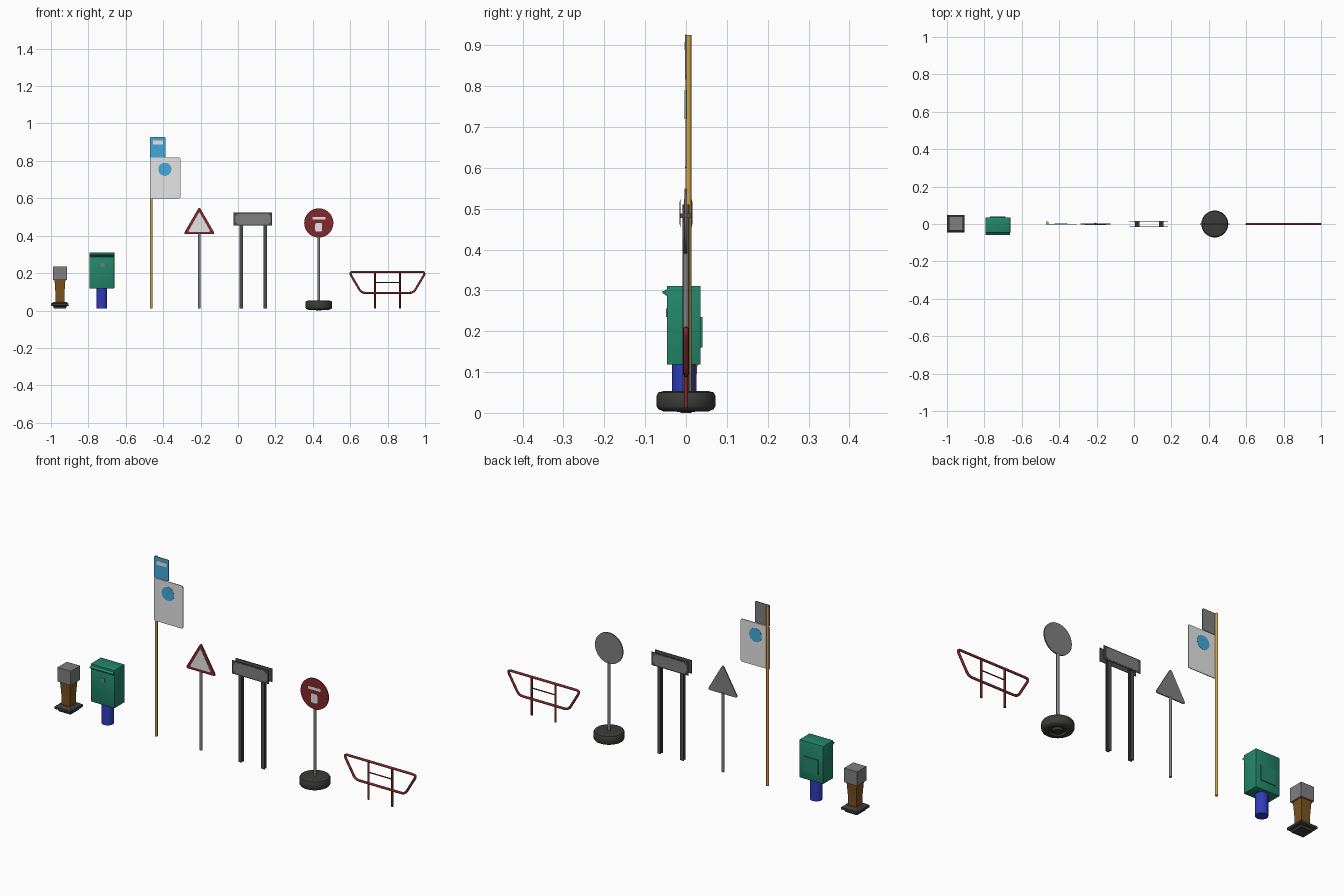
import bpy, bmesh, math
from mathutils import Vector, Matrix

if "Cube" in bpy.data.objects:
    bpy.data.objects.remove(bpy.data.objects["Cube"])


def mat(name, r, g, b):
    m = bpy.data.materials.new(name)
    m.diffuse_color = (r, g, b, 1)
    m.use_nodes = True
    m.node_tree.nodes["Principled BSDF"].inputs["Base Color"].default_value = m.diffuse_color
    return m


WHITE = mat("white", .78, .78, .78)
GREY = mat("metal grey", .21, .215, .21)
DARK = mat("dark grey", .07, .075, .07)
RUBBER = mat("rubber black", .045, .045, .04)
RED = mat("sign red", .22, .022, .024)
GREEN = mat("box green", .017, .24, .14)
SKY = mat("sky blue", .055, .40, .70)
NAVY = mat("deep blue", .03, .045, .50)
BROWN = mat("wood brown", .20, .085, .014)
YELLOW = mat("pole yellow", .62, .36, .06)


def finish(name, bm, m, smooth=False):
    bmesh.ops.recalc_face_normals(bm, faces=bm.faces)
    me = bpy.data.meshes.new(name)
    bm.to_mesh(me)
    bm.free()
    me.materials.append(m)
    ob = bpy.data.objects.new(name, me)
    bpy.context.collection.objects.link(ob)
    if smooth:
        bpy.ops.object.select_all(action='DESELECT')
        ob.select_set(True)
        bpy.context.view_layer.objects.active = ob
        bpy.ops.object.shade_smooth_by_angle(angle=math.radians(40))
    return ob


def box(name, x, y, z, m, bevel=0):
    """Box from (min, max) ranges."""
    bm = bmesh.new()
    size = Matrix.Diagonal((x[1] - x[0], y[1] - y[0], z[1] - z[0], 1))
    mid = Matrix.Translation((sum(x) / 2, sum(y) / 2, sum(z) / 2))
    bmesh.ops.create_cube(bm, size=1, matrix=mid @ size)
    if bevel:
        bmesh.ops.bevel(bm, geom=bm.edges[:], offset=bevel, segments=2, affect='EDGES', profile=.5)
    return finish(name, bm, m, bevel > 0)


def lathe(name, profile, x, y, m, sides=24, smooth=True):
    """Closed turned shape from (radius, z) points; 4 sides gives a square one."""
    bm = bmesh.new()
    k = math.sqrt(2) if sides == 4 else 1
    rings = []
    for r, z in profile:
        rings.append([bm.verts.new((x + k * r * math.cos(a), y + k * r * math.sin(a), z))
                      for a in [2 * math.pi * (i + .5) / sides for i in range(sides)]])
    for a, b in zip(rings, rings[1:]):
        for i in range(sides):
            j = (i + 1) % sides
            bm.faces.new((a[i], a[j], b[j], b[i]))
    bm.faces.new(rings[0])
    bm.faces.new(rings[-1])
    return finish(name, bm, m, smooth)


def pole(name, x, y, r, z0, z1, m, sides=16):
    return lathe(name, [(r, z0), (r, z1)], x, y, m, sides)


def rounded(pts, r, steps=5):
    """Round the corners of an (x, z) outline."""
    out, n = [], len(pts)
    for i in range(n):
        p, c, q = (Vector(pts[(i + d) % n]) for d in (-1, 0, 1))
        a, b = c + (p - c).normalized() * r, c + (q - c).normalized() * r
        for s in range(steps):
            t = s / (steps - 1)
            out.append(a * (1 - t) ** 2 + c * 2 * t * (1 - t) + b * t * t)
    return out


def rect(x0, x1, z0, z1):
    return [(x0, z0), (x1, z0), (x1, z1), (x0, z1)]


def circle(x, z, r, n=40):
    return [(x + r * math.cos(2 * math.pi * i / n), z + r * math.sin(2 * math.pi * i / n)) for i in range(n)]


def plate(name, pts, y0, y1, m):
    """Flat sign plate: (x, z) outline extruded along y."""
    bm = bmesh.new()
    f = bm.faces.new([bm.verts.new((p[0], y0, p[1])) for p in pts])
    ext = bmesh.ops.extrude_face_region(bm, geom=[f])
    bmesh.ops.translate(bm, vec=(0, y1 - y0, 0), verts=[v for v in ext['geom'] if isinstance(v, bmesh.types.BMVert)])
    return finish(name, bm, m)


def tube(name, pts, r, m, cyclic):
    """Round tube along (x, z) points."""
    cu = bpy.data.curves.new(name, 'CURVE')
    cu.dimensions = '3D'
    cu.bevel_depth, cu.bevel_resolution, cu.use_fill_caps = r, 3, True
    sp = cu.splines.new('POLY')
    sp.points.add(len(pts) - 1)
    for p, q in zip(sp.points, pts):
        p.co = (q[0], 0, q[1], 1)
    sp.use_cyclic_u = cyclic
    cu.materials.append(m)
    ob = bpy.data.objects.new(name, cu)
    bpy.context.collection.objects.link(ob)
    bpy.ops.object.select_all(action='DESELECT')
    ob.select_set(True)
    bpy.context.view_layer.objects.active = ob
    bpy.ops.object.convert(target='MESH')


# Bollard: stepped foot, wooden body, grey head
bx, by = -.952, .002
lathe("bollard_foot", [(.033, .012), (.035, .022), (.047, .026), (.047, .037), (.034, .046)], bx, by, RUBBER, 4, False)
lathe("bollard_body", [(.023, .044), (.024, .09), (.029, .165)], bx, by, BROWN, 4, False)
lathe("bollard_head", [(.037, .163), (.037, .235)], bx, by, GREY, 4, False)

# Letter box on a blue post
pole("box_post", -.728, -.005, .029, .012, .125, NAVY, 24)
box("letter_box", (-.795, -.661), (-.047, .036), (.118, .311), GREEN, .003)
box("box_back_plate", (-.77, -.686), (.035, .040), (.16, .235), GREEN)
box("box_lock", (-.735, -.715), (-.049, -.046), (.235, .255), GREY)
bm = bmesh.new()
ends = [[bm.verts.new((x, y, z)) for y, z in ((-.046, .303), (-.06, .296), (-.046, .285))] for x in (-.793, -.663)]
bm.faces.new(ends[0])
bm.faces.new(ends[1])
for i in range(3):
    j = (i + 1) % 3
    bm.faces.new((ends[0][i], ends[0][j], ends[1][j], ends[1][i]))
finish("box_hood", bm, GREEN)

# Stop flag: yellow pole with a white plate and a blue plate above
pole("stop_pole", -.463, .006, .007, .012, .925, YELLOW)
plate("stop_plate", rounded(rect(-.471, -.308, .6, .817), .008), -.003, .001, WHITE)
plate("stop_disc", circle(-.391, .755, .035), -.004, .002, SKY)
plate("flag_back", rounded(rect(-.471, -.387, .819, .927), .008), -.001, .001, GREY)
plate("flag_front", rounded(rect(-.471, -.387, .819, .927), .008), -.003, -.001, SKY)
plate("flag_symbol", rect(-.455, -.40, .888, .908), -.004, -.002, WHITE)

# Warning triangle
tx = -.207
pole("triangle_pole", tx, 0, .007, .012, .413, GREY)


def triangle(half, z0, z1):
    return [(tx - half, z0), (tx + half, z0), (tx, z1)]


plate("triangle_back", rounded(triangle(.085, .408, .555), .014), -.002, .002, GREY)
plate("triangle_border", rounded(triangle(.085, .408, .555), .014), -.004, -.002, RED)
plate("triangle_field", rounded(triangle(.060, .421, .527), .008), -.005, -.003, WHITE)

# Double-sided panel on two I-beam posts
for side, px in (("left", .017), ("right", .145)):
    box(side + "_panel_post_web", (px - .003, px + .003), (-.008, .008), (.012, .51), DARK)
    for face, y in (("front", -.008), ("rear", .006)):
        box(f"{side}_panel_post_{face}_flange", (px - .009, px + .009), (y, y + .003), (.012, .51), DARK)
    box(side + "_panel_bracket", (px - .012, px + .012), (-.014, .013), (.477, .488), DARK)
for face, s in (("front", -1), ("rear", 1)):
    plate(face + "_panel", rect(-.023, .183, .455, .523), s * .013, s * .015, DARK)
    c = .013
    x0, x1, z0, z1 = -.013, .173, .461, .517
    plate(face + "_panel_field", [(x0 + c, z0), (x1 - c, z0), (x1, z0 + c), (x1, z1 - c),
          (x1 - c, z1), (x0 + c, z1), (x0, z1 - c), (x0, z0 + c)], s * .014, s * .016, GREY)

# Round sign standing in a tyre
rx = .432
lathe("tyre_base", [(.016, .002), (.022, .002), (.024, .014), (.036, .014), (.040, .004), (.056, .004),
                    (.068, .009), (.072, .016), (.072, .043), (.068, .050), (.056, .053), (.012, .053)],
      rx, 0, RUBBER, 32)
lathe("tyre_hub", [(.008, 0), (.014, 0), (.014, .010)], rx, 0, RUBBER, 16)
pole("round_sign_pole", rx, 0, .007, .05, .394, GREY)
plate("round_sign_back", circle(rx, .468, .078), -.001, .002, GREY)
plate("round_sign_front", circle(rx, .468, .078), -.004, -.001, RED)
plate("round_sign_symbol_top", rect(rx - .035, rx + .035, .487, .501), -.005, -.003, WHITE)
plate("round_sign_symbol_palm", rounded(rect(rx - .019, rx + .017, .422, .468), .008), -.005, -.003, WHITE)

# Red tube barrier
frame = [(.594, .206), (.660, .094), (.938, .094), (1.004, .206)]
tube("barrier_frame", rounded(frame, .022), .006, RED, True)
for side, px in (("left", .733), ("right", .866)):
    tube(side + "_barrier_leg", [(px, .012), (px, .206)], .005, RED, False)
tube("barrier_middle_bar", [(.733, .15), (.866, .15)], .003, RED, False)
